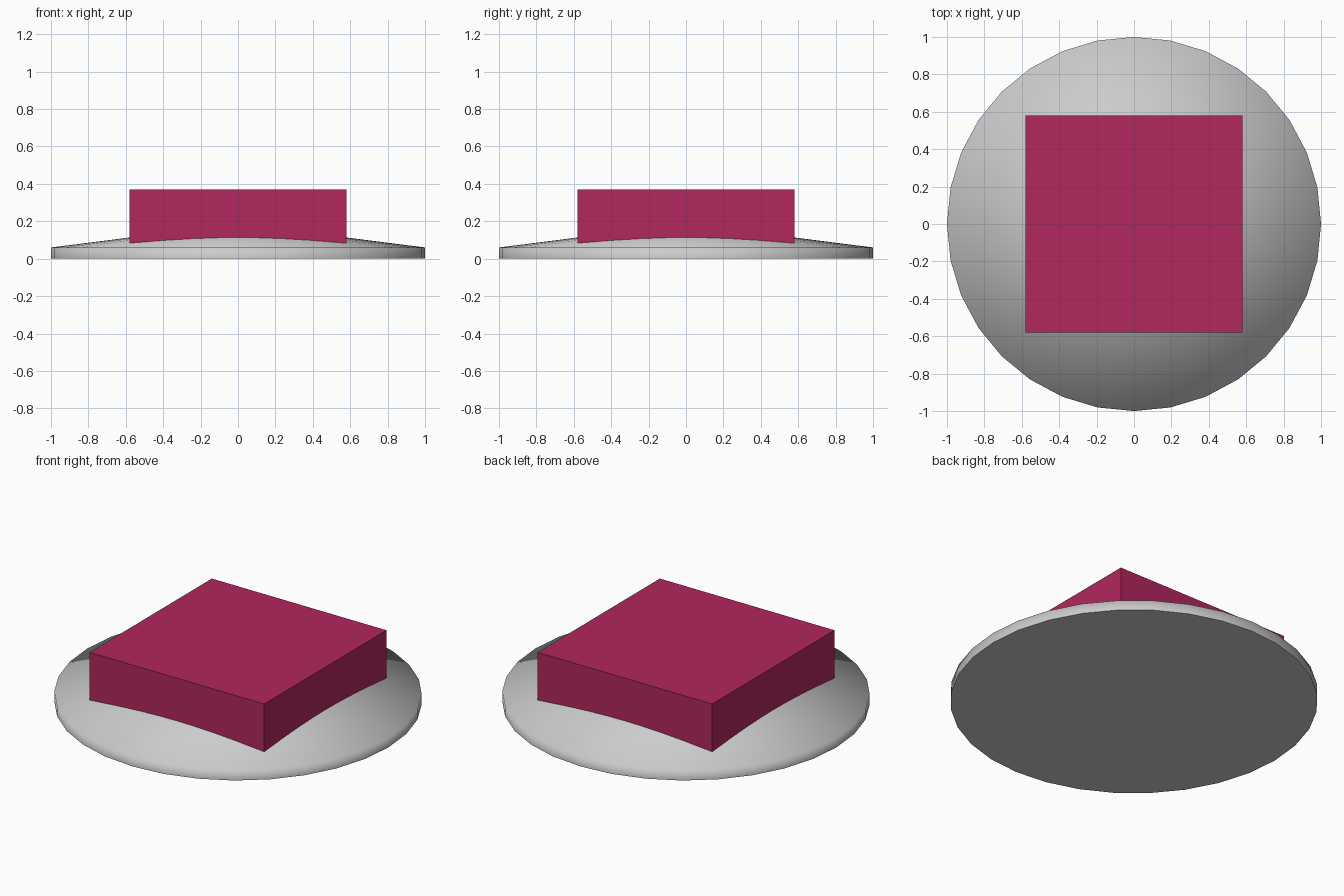
import bpy, bmesh, math

if "Cube" in bpy.data.objects:
    bpy.data.objects.remove(bpy.data.objects["Cube"])

SIDES = 32


def add_object(name, bm):
    bmesh.ops.recalc_face_normals(bm, faces=bm.faces[:])
    mesh = bpy.data.meshes.new(name)
    bm.to_mesh(mesh)
    bm.free()
    obj = bpy.data.objects.new(name, mesh)
    bpy.context.collection.objects.link(obj)
    return obj


# Round base: flat underside, thin upright rim, shallow cone top
bm = bmesh.new()
rings = []
for z in (0.004, 0.06):
    rings.append([bm.verts.new((math.cos(2 * math.pi * i / SIDES),
                                math.sin(2 * math.pi * i / SIDES), z))
                  for i in range(SIDES)])
for v in rings[0]:
    v.co.z = 0.0
apex = bm.verts.new((0, 0, 0.187))
under = bm.faces.new(rings[0][::-1])
for i in range(SIDES):
    j = (i + 1) % SIDES
    bm.faces.new((rings[0][i], rings[0][j], rings[1][j], rings[1][i]))
    bm.faces.new((rings[1][i], rings[1][j], apex))
for f in bm.faces:
    f.smooth = f is not under
for e in under.edges:
    e.smooth = False
add_object("round_base", bm)

# Square block sunk into the cone
bm = bmesh.new()
bmesh.ops.create_cube(bm, size=1)
bottom, top = 0.07, 0.37
bmesh.ops.scale(bm, vec=(1.16, 1.16, top - bottom), verts=bm.verts[:])
bmesh.ops.translate(bm, vec=(0, 0, (top + bottom) / 2), verts=bm.verts[:])
block = add_object("square_block", bm)
mat = bpy.data.materials.new("crimson")
mat.diffuse_color = (0.44, 0.02, 0.11, 1)
mat.use_nodes = True
mat.node_tree.nodes["Principled BSDF"].inputs["Base Color"].default_value = mat.diffuse_color
block.data.materials.append(mat)
